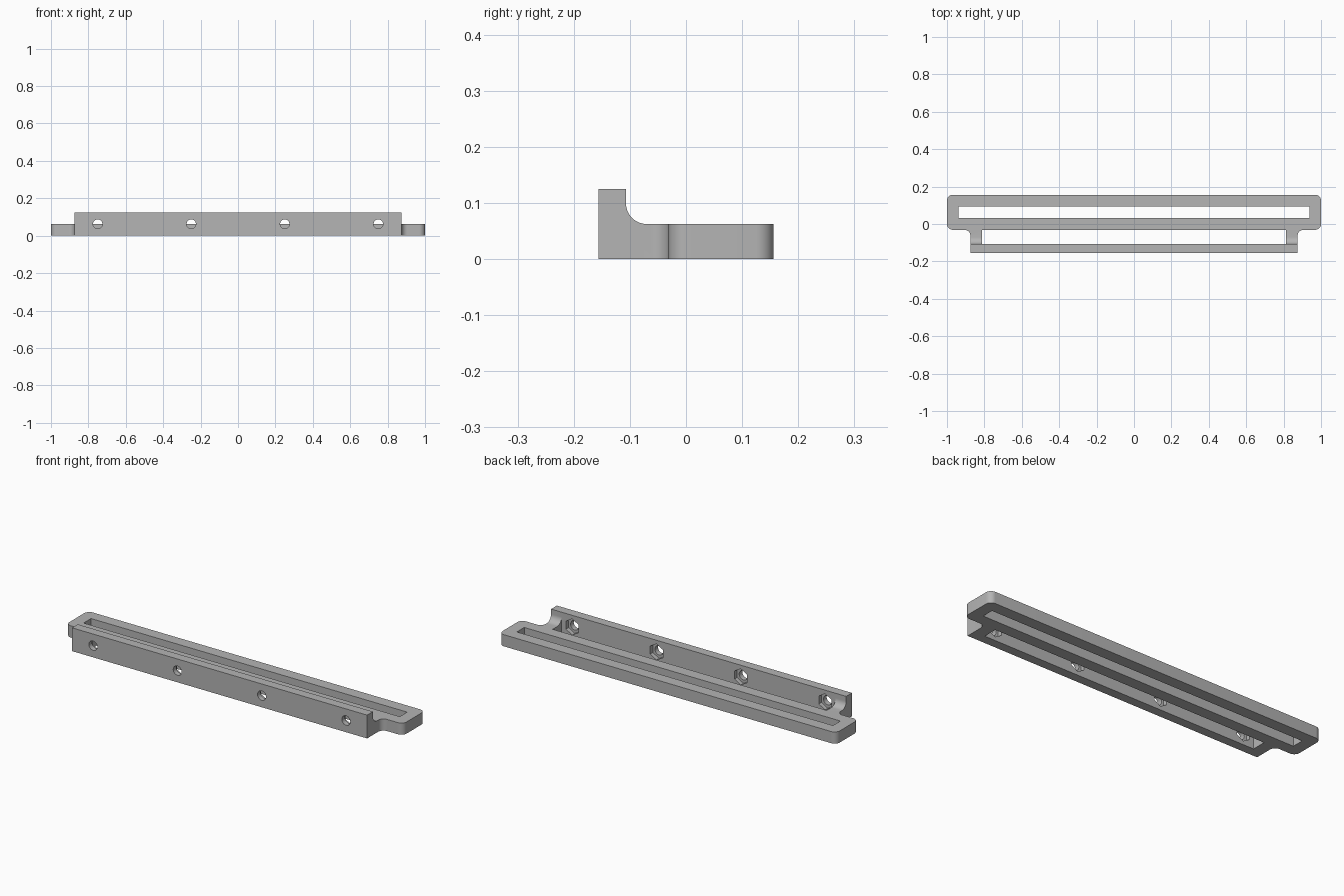
import bpy, bmesh
from math import pi, cos, sin
from mathutils import Vector

cube = bpy.data.objects.get("Cube")
if cube:
    bpy.data.objects.remove(cube, do_unlink=True)

FRONT, BAR_BACK, FRAME_FRONT, BACK = -0.156, -0.107, -0.031, 0.156
HIGH, LOW = 0.125, 0.0625
ARM_IN, ARM_OUT, R, FILLET = 0.8125, 0.875, 0.031, 0.037

grey = bpy.data.materials.new("plain grey")
grey.use_nodes = True
grey.diffuse_color = (0.46, 0.46, 0.46, 1)
grey.node_tree.nodes["Principled BSDF"].inputs["Base Color"].default_value = grey.diffuse_color


def arc(cx, cy, r, start, end, n=10):
    """Points along an arc, angles in quarter turns."""
    angles = [(start + (end - start) * i / n) * pi / 2 for i in range(n + 1)]
    return [(cx + r * cos(a), cy + r * sin(a)) for a in angles]


def prism(name, points, direction):
    """Closed outline of 3D points pushed along a direction."""
    bm = bmesh.new()
    face = bm.faces.new([bm.verts.new(p) for p in points])
    moved = bmesh.ops.extrude_face_region(bm, geom=[face])["geom"]
    verts = [g for g in moved if isinstance(g, bmesh.types.BMVert)]
    bmesh.ops.translate(bm, verts=verts, vec=Vector(direction))
    bmesh.ops.recalc_face_normals(bm, faces=bm.faces)
    mesh = bpy.data.meshes.new(name)
    bm.to_mesh(mesh)
    bm.free()
    mesh.materials.append(grey)
    obj = bpy.data.objects.new(name, mesh)
    bpy.context.collection.objects.link(obj)
    return obj


def opening(name, x, y0, y1):
    """Rectangular cutter that passes through the full height."""
    corners = [(-x, y0, -0.1), (x, y0, -0.1), (x, y1, -0.1), (-x, y1, -0.1)]
    return prism(name, corners, (0, 0, 0.4))


def bore(name, x, radius, sides, y0, y1):
    """Round or six-sided cutter along y, with a point at the top."""
    pts = arc(x, LOW, radius, 1, 5 - 4 / sides, sides - 1)
    return prism(name, [(px, y0, pz) for px, pz in pts], (0, y1 - y0, 0))


# Plan outline: slotted plate, arms and upright bar, mirrored left to right
half = [(ARM_OUT, FRONT)]
half += arc(ARM_OUT + R, FRAME_FRONT - R, R, 2, 1)
half += arc(1 - R, FRAME_FRONT + R, R, -1, 0)
half += arc(1 - R, BACK - R, R, 0, 1)
outline = half + [(-x, y) for x, y in reversed(half)]
bracket = prism("slotted_bracket", [(x, y, 0) for x, y in outline], (0, 0, HIGH))

# Step behind the upright bar, with a rounded inner corner
step = [(BAR_BACK, 0.3)]
step += arc(BAR_BACK + FILLET, LOW + FILLET, FILLET, 2, 3)
step += [(0.3, LOW), (0.3, 0.3)]
cutters = [prism("step_cutter", [(-1.2, y, z) for y, z in step], (2.4, 0, 0))]

# Long slot in the plate and the gap between plate and bar
cutters.append(opening("slot_cutter", 0.9375, 0.031, 0.094))
cutters.append(opening("gap_cutter", ARM_IN, BAR_BACK, FRAME_FRONT))

# Screw holes with six-sided nut pockets at the back of the bar
for x in (-0.75, -0.25, 0.25, 0.75):
    cutters.append(bore("screw_hole_cutter", x, 0.025, 32, FRONT - 0.05, BAR_BACK + 0.03))
    cutters.append(bore("nut_pocket_cutter", x, 0.043, 6, BAR_BACK - 0.022, BAR_BACK + 0.03))

bpy.ops.object.select_all(action="DESELECT")
bpy.context.view_layer.objects.active = bracket
bracket.select_set(True)
for cutter in cutters:
    cutter.hide_render = True
    mod = bracket.modifiers.new("cut", "BOOLEAN")
    mod.operation, mod.solver, mod.object = "DIFFERENCE", "EXACT", cutter
    bpy.ops.object.modifier_apply(modifier=mod.name)
    bpy.data.objects.remove(cutter, do_unlink=True)

bpy.ops.object.shade_smooth_by_angle(angle=pi / 6)
